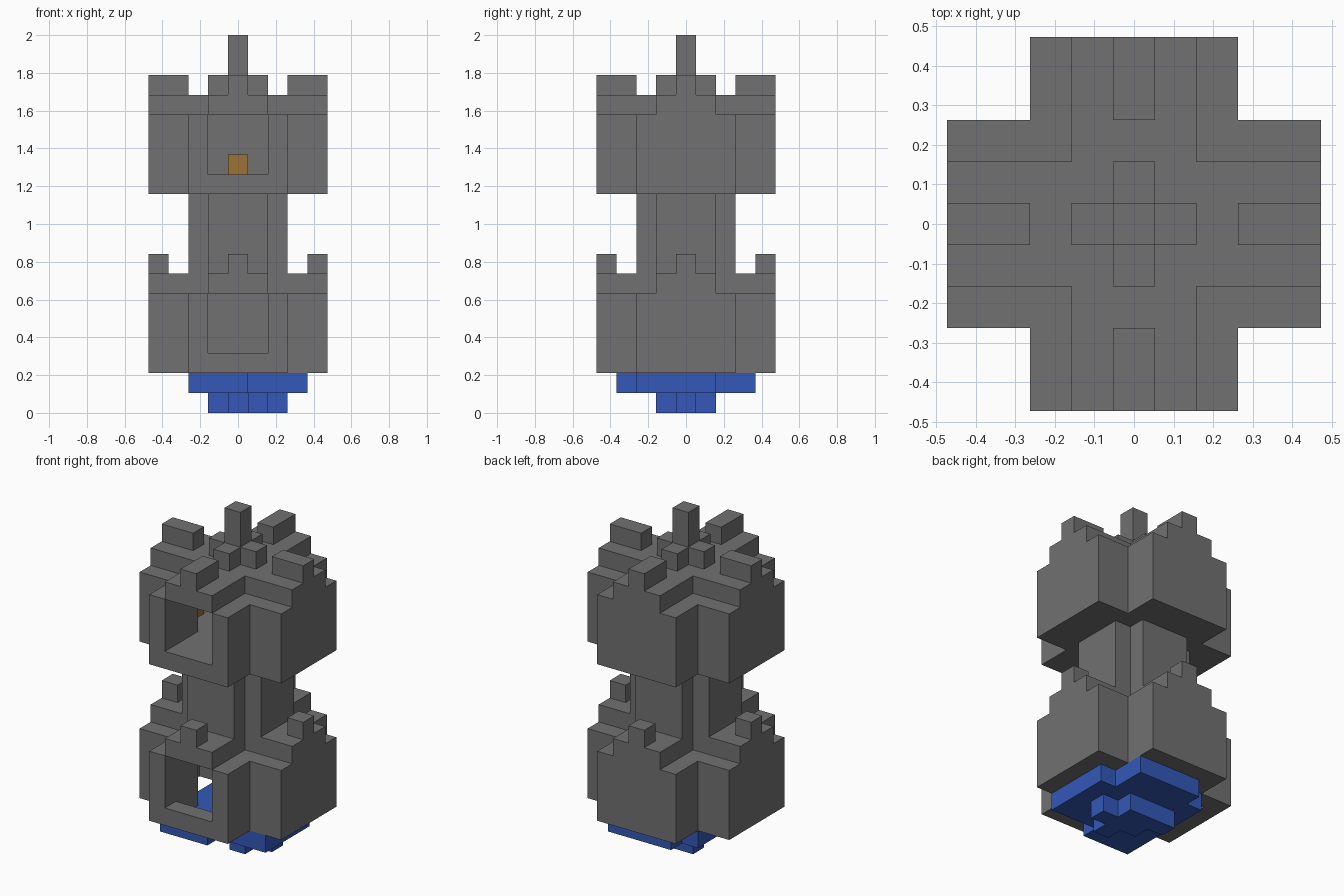
import bpy, bmesh
from mathutils import Vector

if "Cube" in bpy.data.objects:
    bpy.data.objects.remove(bpy.data.objects["Cube"], do_unlink=True)

U = 2 / 19  # size of one building block


def material(name, rgb):
    mat = bpy.data.materials.new(name)
    mat.use_nodes = True
    mat.diffuse_color = (*rgb, 1)
    mat.node_tree.nodes["Principled BSDF"].inputs["Base Color"].default_value = (*rgb, 1)
    return mat


STONE = material("grey stone", (0.17, 0.165, 0.17))
BLUE = material("blue", (0.033, 0.098, 0.48))
TORCH = material("torch orange", (0.34, 0.175, 0.035))


def prism(name, outline, z0, z1, mat):
    """Extrude a flat outline, given in blocks, from z0 to z1."""
    bm = bmesh.new()
    base = bm.faces.new([bm.verts.new(Vector((x, y, z0)) * U) for x, y in outline])
    top = bmesh.ops.extrude_face_region(bm, geom=[base])["geom"]
    bmesh.ops.translate(bm, vec=(0, 0, (z1 - z0) * U),
                        verts=[v for v in top if isinstance(v, bmesh.types.BMVert)])
    bmesh.ops.recalc_face_normals(bm, faces=bm.faces)
    mesh = bpy.data.meshes.new(name)
    bm.to_mesh(mesh)
    bm.free()
    mesh.materials.append(mat)
    obj = bpy.data.objects.new(name, mesh)
    bpy.context.collection.objects.link(obj)
    return obj


def cross(a, b):
    """Outline of a cross with arms of half width a and reach b."""
    quarter = [(b, -a), (b, a), (a, a)]
    points = []
    for _ in range(4):
        points += quarter
        quarter = [(-y, x) for x, y in quarter]
    return points


def rect(x0, x1, y0, y1):
    return [(x0, y0), (x1, y0), (x1, y1), (x0, y1)]


def cut(obj, cutter):
    cutter.hide_render = True
    mod = obj.modifiers.new("cut", "BOOLEAN")
    mod.operation = "DIFFERENCE"
    mod.solver = "EXACT"
    mod.object = cutter
    bpy.context.view_layer.objects.active = obj
    bpy.ops.object.modifier_apply(modifier=mod.name)
    bpy.data.objects.remove(cutter, do_unlink=True)


def storey(name, z0, room_floor):
    """Hollow cross-shaped storey with a front doorway and a narrower roof."""
    walls = prism(name + "_walls", cross(2.5, 4.5), z0, z0 + 4, STONE)
    cut(walls, prism("room_cutter", cross(1.5, 3.5), room_floor, z0 + 4.5, STONE))
    cut(walls, prism("door_cutter", rect(-1.5, 1.5, -5, -3), z0 + 1, z0 + 4.5, STONE))
    prism(name + "_roof", cross(1.5, 4.5), z0 + 4, z0 + 5, STONE)


def battlements(name, z, inner):
    """One block-wide merlon at the end of each roof arm."""
    points = rect(inner, 4.5, -0.5, 0.5)
    for side in ("left", "back", "right", "front"):
        prism(f"{name}_{side}", points, z, z + 1, STONE)
        points = [(-y, x) for x, y in points]


# Blue stepped underside
prism("underside_tip", [(0.5, -1.5), (1.5, -1.5), (1.5, -0.5), (2.5, -0.5), (2.5, 0.5),
                        (1.5, 0.5), (1.5, 1.5), (-1.5, 1.5), (-1.5, 0.5), (-0.5, 0.5),
                        (-0.5, -0.5), (0.5, -0.5)], 0, 1, BLUE)
prism("underside_slab", [(-2.5, -3.5), (0.5, -3.5), (0.5, -2.5), (3.5, -2.5), (3.5, 1.5),
                         (2.5, 1.5), (2.5, 3.5), (-1.5, 3.5), (-1.5, 2.5), (-2.5, 2.5)],
      1, 2, BLUE)

# Lower storey is open to the slab below
storey("lower", 2, 1.5)
battlements("lower_merlon", 7, 3.5)

# Connecting column
prism("column", cross(1.5, 2.5), 7, 11, STONE)

# Upper storey with a solid floor
storey("upper", 11, 12)
battlements("upper_merlon", 16, 2.5)

# Torches on the three closed walls of the upper room
for side, x, y in (("left", 3, 0), ("back", 0, 3), ("right", -3, 0)):
    prism(f"torch_{side}", rect(x - 0.5, x + 0.5, y - 0.5, y + 0.5), 12, 13, TORCH)

# Spire on a small cross
prism("spire_base", cross(0.5, 1.5), 16, 17, STONE)
prism("spire", rect(-0.5, 0.5, -0.5, 0.5), 17, 19, STONE)
